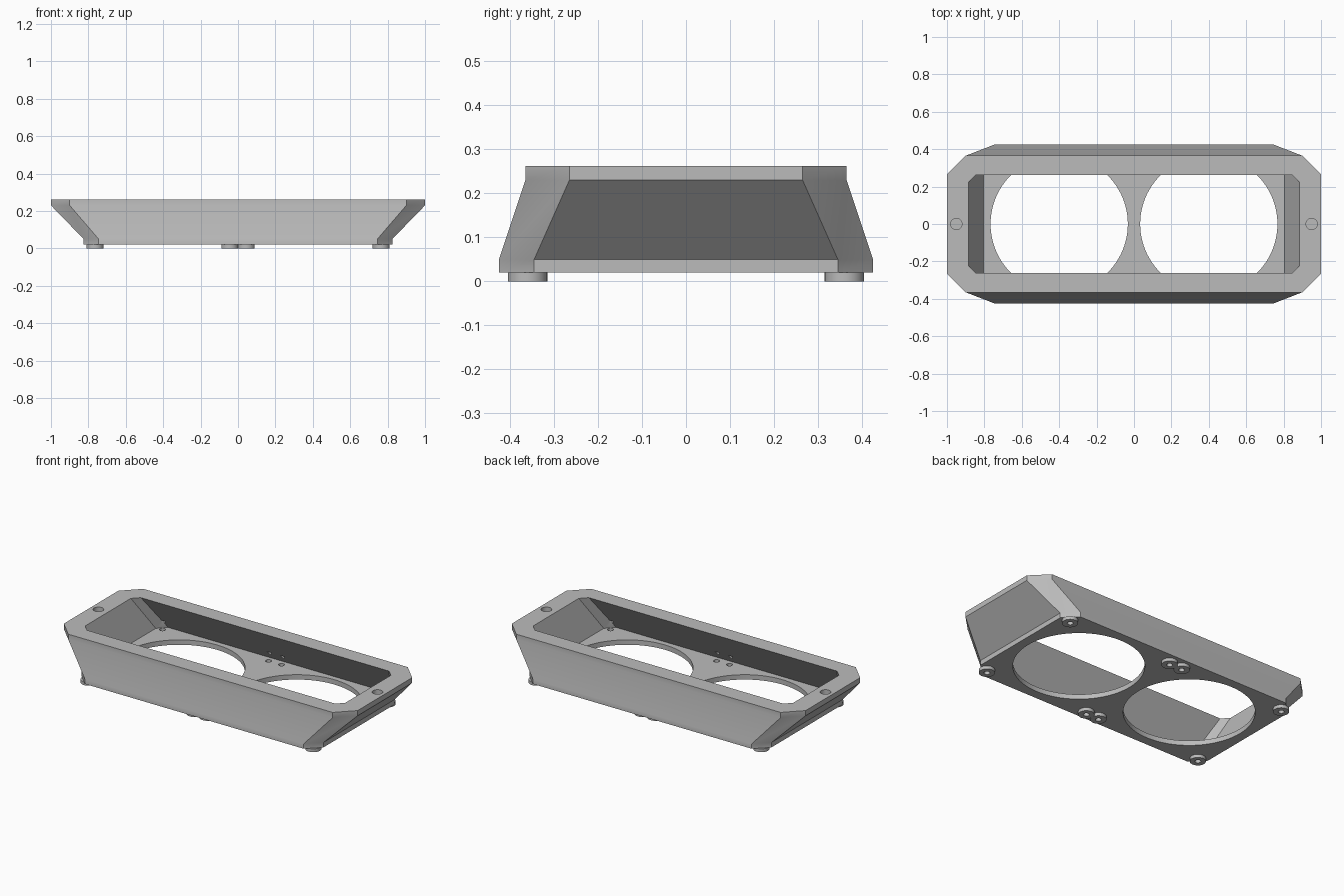
import bpy, bmesh, math

cube = bpy.data.objects.get("Cube")
if cube:
    bpy.data.objects.remove(cube, do_unlink=True)

grey = bpy.data.materials.new("plain grey")
grey.use_nodes = True
grey.diffuse_color = (0.5, 0.5, 0.5, 1)
grey.node_tree.nodes["Principled BSDF"].inputs["Base Color"].default_value = (0.5, 0.5, 0.5, 1)


def octagon(hx, hy, c):
    """Rectangle outline with chamfered corners, counter-clockwise."""
    return [(hx, -hy + c), (hx, hy - c), (hx - c, hy), (-hx + c, hy),
            (-hx, hy - c), (-hx, -hy + c), (-hx + c, -hy), (hx - c, -hy)]


def circle(x, y, r, n):
    return [(x + r * math.cos(math.tau * i / n), y + r * math.sin(math.tau * i / n))
            for i in range(n)]


def loft(name, rings):
    """Closed solid through (outline, z) rings from bottom to top."""
    bm = bmesh.new()
    loops = [[bm.verts.new((x, y, z)) for x, y in outline] for outline, z in rings]
    bm.faces.new(loops[0][::-1])
    bm.faces.new(loops[-1])
    n = len(loops[0])
    for low, high in zip(loops, loops[1:]):
        for i in range(n):
            j = (i + 1) % n
            bm.faces.new((low[i], low[j], high[j], high[i]))
    mesh = bpy.data.meshes.new(name)
    bm.to_mesh(mesh)
    bm.free()
    mesh.materials.append(grey)
    ob = bpy.data.objects.new(name, mesh)
    bpy.context.collection.objects.link(ob)
    return ob


def cylinder(name, x, y, r, z0, z1, n=32):
    outline = circle(x, y, r, n)
    return loft(name, [(outline, z0), (outline, z1)])


def select(ob):
    bpy.ops.object.select_all(action='DESELECT')
    ob.select_set(True)
    bpy.context.view_layer.objects.active = ob


def cut(ob, cutter):
    """Subtract the cutter and discard it."""
    cutter.hide_render = True
    mod = ob.modifiers.new("cut", 'BOOLEAN')
    mod.operation = 'DIFFERENCE'
    mod.solver = 'EXACT'
    mod.object = cutter
    select(ob)
    bpy.ops.object.modifier_apply(modifier=mod.name)
    bpy.data.objects.remove(cutter, do_unlink=True)


def smooth(ob):
    select(ob)
    bpy.ops.object.shade_smooth_by_angle(angle=math.radians(30))


# Heights of the base plate and the rim
BASE, FLOOR, RIM, TOP = 0.02, 0.05, 0.23, 0.262

# Tapered outer body
foot_print = octagon(0.825, 0.425, 0.08)
rim_print = octagon(1.0, 0.365, 0.1)
housing = loft("housing", [(foot_print, BASE), (foot_print, FLOOR),
                           (rim_print, RIM), (rim_print, TOP)])

# Cavity that widens front to back towards the floor
opening = octagon(0.885, 0.262, 0.04)
cut(housing, loft("cavity_cutter", [(octagon(0.805, 0.4, 0.05), FLOOR),
                                    (opening, TOP), (opening, TOP + 0.1)]))

# Two large round openings in the floor and blind holes in the rim
for side in (-1, 1):
    cut(housing, cylinder("floor_cutter", side * 0.4, 0, 0.367, -0.1, 0.1, 96))
    cut(housing, cylinder("rim_hole_cutter", side * 0.95, 0, 0.03, RIM, TOP + 0.1))

# Screw holes through the floor, each with a round foot below
FOOT_R, HOLE_R = 0.045, 0.017
for x in (-0.765, -0.044, 0.044, 0.765):
    for y in (-0.36, 0.36):
        cut(housing, cylinder("screw_cutter", x, y, HOLE_R, -0.1, 0.1, 24))
        foot = cylinder("foot", x, y, FOOT_R, 0, BASE)
        cut(foot, cylinder("foot_cutter", x, y, HOLE_R, -0.1, 0.1, 24))
        smooth(foot)

smooth(housing)
